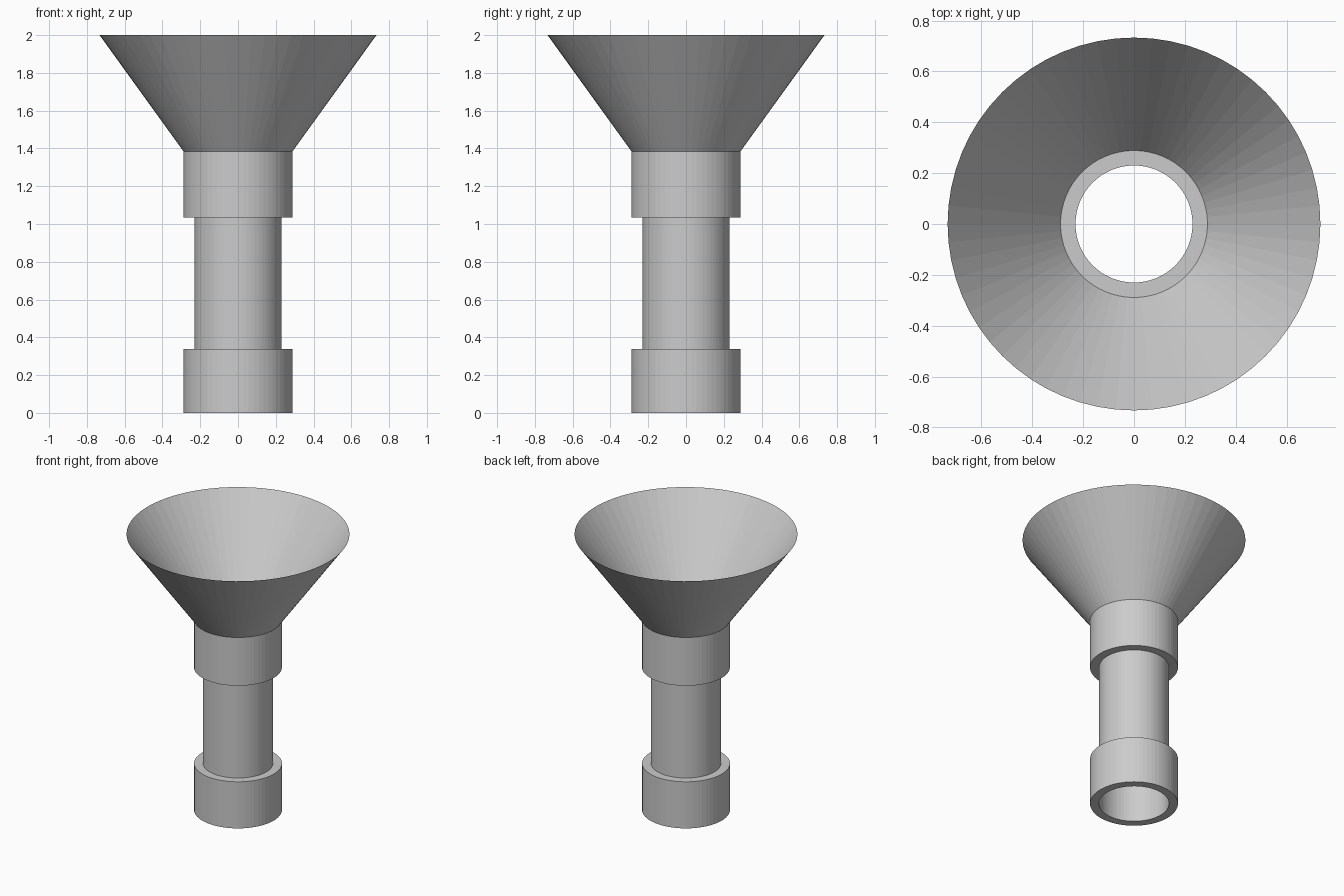
import bpy
import math

if "Cube" in bpy.data.objects:
    bpy.data.objects.remove(bpy.data.objects["Cube"])

SIDES = 64


def lathe(name, profile, closed=False):
    """Revolve an (r, z) profile about the z axis with flat facets."""
    n = len(profile)
    verts = [(r * math.cos(2 * math.pi * i / SIDES),
              r * math.sin(2 * math.pi * i / SIDES), z)
             for i in range(SIDES) for r, z in profile]
    faces = []
    for i in range(SIDES):
        a, b = i * n, ((i + 1) % SIDES) * n
        for j in range(n if closed else n - 1):
            k = (j + 1) % n
            faces.append((a + j, b + j, b + k, a + k))
    mesh = bpy.data.meshes.new(name)
    mesh.from_pydata(verts, [], faces)
    obj = bpy.data.objects.new(name, mesh)
    bpy.context.collection.objects.link(obj)
    return obj


R_TUBE, R_COLLAR, R_RIM = 0.23, 0.289, 0.733


def collar(name, z0, z1):
    lathe(name, [(R_COLLAR, z0), (R_COLLAR, z1), (R_TUBE, z1), (R_TUBE, z0)], closed=True)


# Stepped neck: two thick collars joined by a thin-walled open tube
collar("lower_collar", 0.0, 0.338)
lathe("neck_tube", [(R_TUBE, 0.338), (R_TUBE, 1.035)])
collar("upper_collar", 1.035, 1.385)

# Thin open flared cone
lathe("funnel_cone", [(R_COLLAR, 1.385), (R_RIM, 2.0)])
